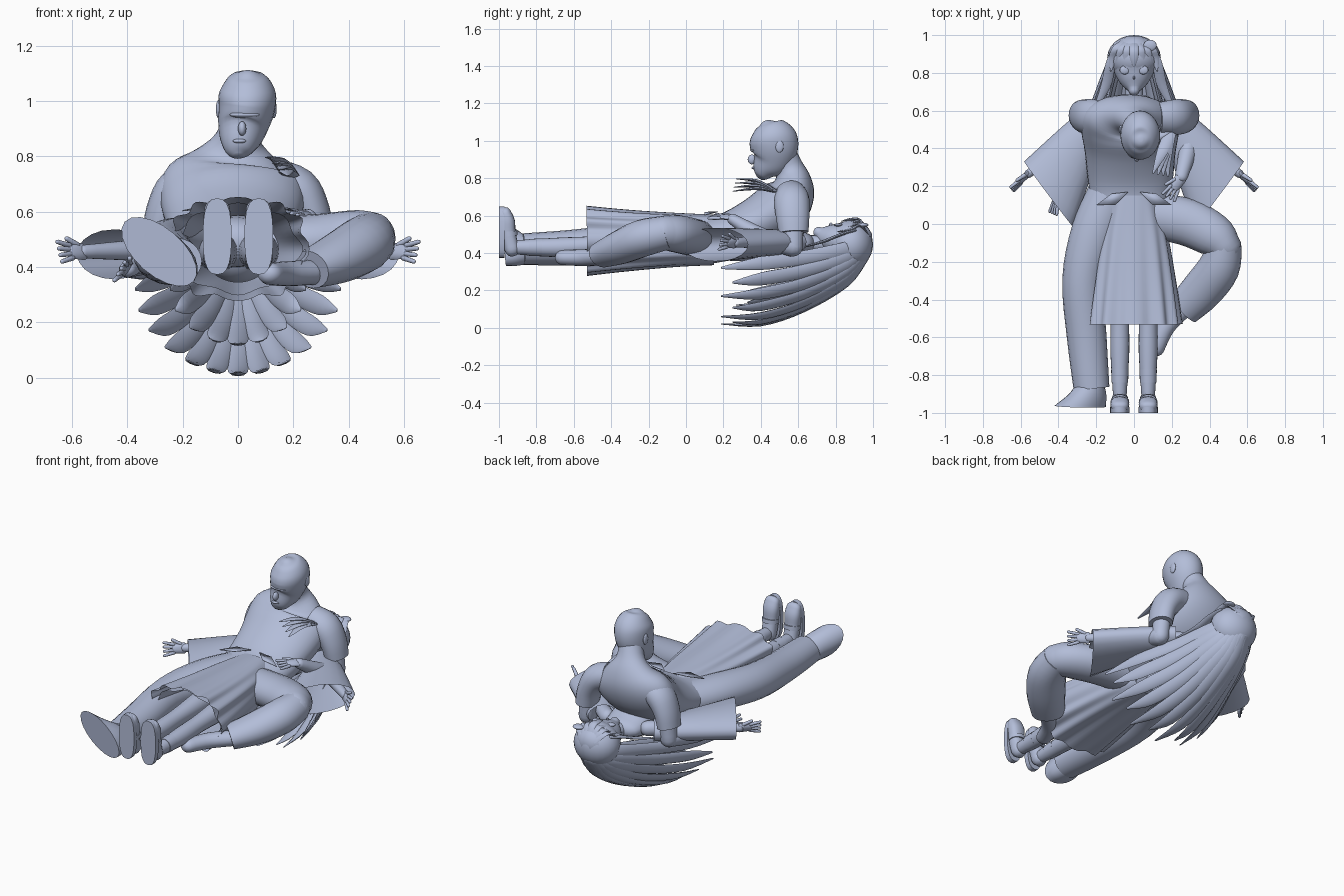
import bpy, bmesh, math
from mathutils import Vector

if "Cube" in bpy.data.objects:
    bpy.data.objects.remove(bpy.data.objects["Cube"], do_unlink=True)

clay = bpy.data.materials.new("blue_grey_clay")
clay.use_nodes = True
clay.diffuse_color = (.45, .51, .69, 1)
clay.node_tree.nodes["Principled BSDF"].inputs["Base Color"].default_value = clay.diffuse_color
X, Z = Vector((1, 0, 0)), Vector((0, 0, 1))
parts = []


def finish(name, bm):
    bmesh.ops.recalc_face_normals(bm, faces=bm.faces)
    mesh = bpy.data.meshes.new(name)
    bm.to_mesh(mesh)
    bm.free()
    mesh.materials.append(clay)
    obj = bpy.data.objects.new(name, mesh)
    bpy.context.collection.objects.link(obj)
    parts.append(obj)
    return obj


def spline(points, steps):
    """Smooth path through stations of any dimension."""
    pts = [Vector(p) for p in points]
    out = []
    for i in range(len(pts) - 1):
        p, q = pts[i], pts[i + 1]
        before, after = pts[max(i - 1, 0)], pts[min(i + 2, len(pts) - 1)]
        for k in range(steps):
            t = k / steps
            m, n = (q - before) / 2, (after - p) / 2
            out.append(p * (2*t**3 - 3*t*t + 1) + m * (t**3 - 2*t*t + t)
                       + q * (3*t*t - 2*t**3) + n * (t**3 - t*t))
    return out + [pts[-1]]


def loft(name, stations, side=None, sides=20, steps=4, ends="round", shear=False, folds=0, power=1):
    """Skin elliptical rings (x, y, z, half width, half depth) along a path."""
    path = spline(stations, steps)
    rings = []
    for i, s in enumerate(path):
        t = (path[min(i + 1, len(path) - 1)] - path[max(i - 1, 0)]).to_3d().normalized()
        a = Vector(side) if side else t.cross(Z)
        if not shear:
            a = a - t * a.dot(t)
        a.normalize()
        rings.append((s.to_3d(), a, t.cross(a).normalized(), t, s[3], s[4]))
    if ends == "round":
        for index, sign in ((0, -1), (-1, 1)):
            c, a, b, t, w, d = rings[index]
            caps = [(c + t * sign * min(w, d) * h, a, b, t, w * k, d * k)
                    for h, k in ((.4, .9), (.75, .65), (.95, .3))]
            rings = caps[::-1] + rings if sign < 0 else rings + caps
    bm = bmesh.new()
    loops = []
    for i, (c, a, b, t, w, d) in enumerate(rings):
        loop = []
        for j in range(sides):
            u = math.tau * j / sides
            r = 1 + .06 * i / len(rings) * math.cos(folds * u) if folds else 1
            p, q = (math.copysign(abs(f(u)) ** power, f(u)) * r for f in (math.cos, math.sin))
            loop.append(bm.verts.new(c + a * w * p + b * d * q))
        loops.append(loop)
    for low, high in zip(loops, loops[1:]):
        for j in range(sides):
            k = (j + 1) % sides
            bm.faces.new((low[j], low[k], high[k], high[j]))
    if ends != "open":
        bm.faces.new(loops[0])
        bm.faces.new(loops[-1])
    return finish(name, bm)


def ball(name, centre, size):
    bm = bmesh.new()
    bmesh.ops.create_uvsphere(bm, u_segments=24, v_segments=14, radius=1)
    bmesh.ops.scale(bm, vec=size, verts=bm.verts)
    bmesh.ops.translate(bm, vec=centre, verts=bm.verts)
    return finish(name, bm)


def strand(name, points, width, side=None):
    """Flat tapered lock of hair."""
    last = len(points) - 1
    rings = [(*p, width * (.15 if i == last else 1 - .2 * i / last), width * (.06 if i == last else .28))
             for i, p in enumerate(points)]
    loft(name, rings, side, sides=8)


def hand(name, wrist, aim, spread):
    """Palm, four fanned fingers and a thumb on the spread side."""
    w, d = Vector(wrist), Vector(aim).normalized()
    a = Vector(spread)
    a = (a - d * a.dot(d)).normalized()

    def bone(label, p, q, r, flat):
        loft(name + label, [(*p, r, r * flat), (*q, r * .8, r * .8 * flat)], a + d * .1, sides=10, steps=2)
    bone("_palm", w, w + d * .06, .033, .45)
    for i in range(4):
        k = (i - 1.5) / 1.5
        root = w + d * .06 + a * k * .024
        bone("_finger", root, root + (d + a * k * .25) * .055, .01, 1)
    bone("_thumb", w + d * .02 + a * .025, w + d * .065 + a * .05, .011, 1)


# Seated man: torso, neck and head
loft("man_torso", [(-.03, 0, .49, .18, .09), (-.02, .2, .5, .22, .11), (-.02, .38, .56, .24, .14),
                   (-.02, .5, .64, .26, .15), (-.02, .56, .72, .25, .13), (-.01, .57, .79, .165, .1),
                   (0, .55, .86, .085, .075), (.02, .51, .94, .07, .075)], X, sides=32)
loft("man_head", [(0, .39, .8, .015, .015), (0, .4, .815, .045, .04), (.005, .42, .85, .068, .07),
                  (.015, .455, .9, .088, .112), (.03, .47, .97, .102, .13), (.035, .465, 1.03, .102, .122),
                  (.035, .455, 1.08, .074, .085), (.035, .45, 1.1, .042, .048),
                  (.035, .45, 1.11, .012, .012)], X, sides=28, ends="flat")
ball("man_nose", (.015, .352, .9), (.015, .022, .026))
ball("man_brow", (.025, .367, .95), (.055, .024, .012))
ball("man_lips", (.005, .363, .855), (.024, .012, .008))
for s in (-1, 1):
    ball("man_ear", (.03 + s * .1, .5, .97), (.01, .022, .033))

# Man: short sleeves, arms and hands
for s in (-1, 1):
    loft("man_sleeve", [(s * .13, .56, .71, .08, .085), (s * .215, .565, .68, .08, .095),
                        (s * .265, .57, .6, .068, .09), (s * .285, .575, .51, .062, .08)], ends="flat", side=X)
    loft("man_upper_arm", [(s * .27, .57, .58, .05, .06), (s * .285, .575, .43, .048, .05)], X)
loft("man_left_forearm", [(.285, .57, .43, .05, .05), (.29, .42, .48, .05, .048), (.25, .25, .58, .034, .03)])
hand("man_left_hand", (.245, .24, .59), (-.5, -.8, .05), (-1, .4, .3))
loft("man_right_forearm", [(-.28, .57, .43, .05, .05), (-.34, .38, .4, .05, .045), (-.4, .17, .39, .032, .028)])
hand("man_right_hand", (-.4, .17, .395), (-.25, -1, -.1), (.5, 0, .8))

# Man: trousers and feet
loft("man_right_leg", [(-.12, .15, .48, .13, .1), (-.21, -.05, .475, .125, .105), (-.27, -.3, .455, .11, .105),
                       (-.25, -.6, .43, .105, .095), (-.225, -.87, .42, .095, .085)], X, ends="flat")
loft("man_right_foot", [(-.23, -.84, .41, .07, .07), (-.25, -.91, .43, .12, .08),
                        (-.285, -.965, .455, .165, .085)], (-.75, 0, .65), ends="flat", shear=True)
loft("man_left_thigh", [(.08, .05, .48, .12, .1), (.28, .01, .49, .125, .1), (.42, -.06, .505, .115, .1),
                        (.48, -.12, .51, .09, .09)])
loft("man_left_calf", [(.48, -.1, .51, .09, .09), (.45, -.23, .48, .11, .1), (.36, -.35, .43, .11, .09),
                       (.26, -.45, .39, .095, .07)], ends="flat")
loft("man_left_foot", [(.27, -.44, .38, .05, .045), (.17, -.54, .375, .05, .045), (.115, -.66, .375, .045, .04)])

# Lying girl: body, neck and face
loft("girl_torso", [(0, .63, .45, .12, .06), (0, .5, .46, .14, .1), (0, .32, .46, .11, .09),
                    (0, .12, .46, .12, .12)], X)
loft("girl_neck", [(0, .78, .45, .045, .045), (0, .6, .45, .05, .045)], X)
loft("girl_face", [(0, .71, .51, .03, .03), (0, .75, .49, .075, .065), (0, .82, .47, .11, .095),
                   (0, .9, .47, .115, .1)], X)
ball("girl_nose", (0, .775, .55), (.006, .01, .012))
for s in (-1, 1):
    ball("girl_eye", (s * .05, .815, .55), (.026, .023, .009))

# Skirt, underskirt and waist flaps
loft("skirt", [(0, .15, .47, .125, .135), (0, -.05, .47, .175, .142), (0, -.3, .467, .215, .158),
               (0, -.53, .465, .245, .178)], X, sides=96, ends="open", folds=12, power=.75)
loft("underskirt", [(0, 0, .465, .13, .12), (0, -.51, .465, .225, .16)], X, sides=64, ends="open", folds=8)
for s in (-1, 1):
    bm = bmesh.new()
    bm.faces.new([bm.verts.new((s * x, y, z)) for x, y, z in
                  ((.03, .17, .622), (.12, .16, .622), (.2, .1, .605), (.1, .1, .62))])
    finish("waist_flap", bm).modifiers.new("cloth", "SOLIDIFY").thickness = .004

# Girl: wide sleeves, arms, legs and shoes
for s in (-1, 1):
    loft("girl_sleeve", [(s * .18, .58, .46, .08, .06), (s * .3, .4, .455, .14, .075),
                         (s * .45, .155, .445, .22, .09)], (s * .6, .8, 0), ends="open", shear=True)
    loft("girl_arm", [(s * .14, .58, .46, .045, .045), (s * .36, .41, .46, .038, .038),
                      (s * .56, .265, .455, .022, .024)])
    hand("girl_hand", (s * .56, .265, .455), (s * .7, -.66, 0), (s * .2, .2, .8))
    x = s * .075
    loft("girl_leg", [(x, .1, .46, .08, .08), (x, -.25, .45, .065, .065), (x, -.5, .44, .05, .05),
                      (x, -.68, .43, .05, .052), (x, -.92, .43, .035, .037)], X)
    loft("girl_sock_cuff", [(x, -.77, .43, .046, .048), (x, -.84, .43, .044, .045)], X, ends="flat")
    loft("girl_shoe", [(x, -.93, .42, .044, .04), (x, -.95, .5, .045, .04), (x, -.955, .57, .05, .04),
                       (x, -.965, .615, .045, .03)], X, power=.85)
    loft("girl_shoe_sole", [(x, -.97, .51, .052, .138), (x, -1, .51, .052, .138)], X,
         ends="flat", steps=1, power=.75)
    loft("girl_shoe_strap", [(x, -.945, .49, .05, .046), (x, -.948, .515, .05, .046)], X, ends="flat")

# Hair: cap, fringe, side locks and ornament
ball("hair_cap", (0, .88, .445), (.142, .12, .13))
for i in range(7):
    x = (i - 3) * .037
    drop = abs(x) * .5
    strand("fringe_lock", [(x * .3, .975, .5), (x * .8, .93, .575 - drop * .5),
                           (x, .88, .58 - drop), (x * 1.1, .81 + .02 * (i % 2), .57 - drop)], .026, X)
for s in (-1, 1):
    strand("side_lock", [(s * .1, .9, .52), (s * .127, .83, .5), (s * .15, .73, .46), (s * .22, .58, .42)], .03, X)
ball("hair_ornament", (.085, .945, .55), (.035, .03, .012))

# Long hair fanning down and forward in two layers
for count, size, reach in ((13, 1, .19), (9, .66, .27)):
    for i in range(count):
        u = math.pi * (i / (count - 1) - .5)
        s, c = math.sin(u) * size, math.cos(u) * size
        tip = reach + .06 * (i % 2)
        strand("long_lock", [(.05 * s, .965, .44 - .07 * c), (.13 * s, .86, .42 - .19 * c),
                             (.22 * s, .63, .375 - .28 * c), (.31 * s, .4, .345 - .325 * c),
                             (.37 * s, tip, .32 - .3 * c)],
               .042, (math.cos(u), 0, math.sin(u)))

# Loose locks by the chest
for i in range(4):
    k = i * .022
    strand("loose_lock", [(.19, .48, .73), (.175 - k * .4, .38, .745 + k * .6),
                          (.18 - k * 1.2, .25 + k * .3, .73 + k)], .032, X)

bpy.ops.object.select_all(action="DESELECT")
for obj in parts:
    obj.select_set(True)
bpy.context.view_layer.objects.active = parts[0]
bpy.ops.object.shade_smooth_by_angle(angle=math.radians(50))
